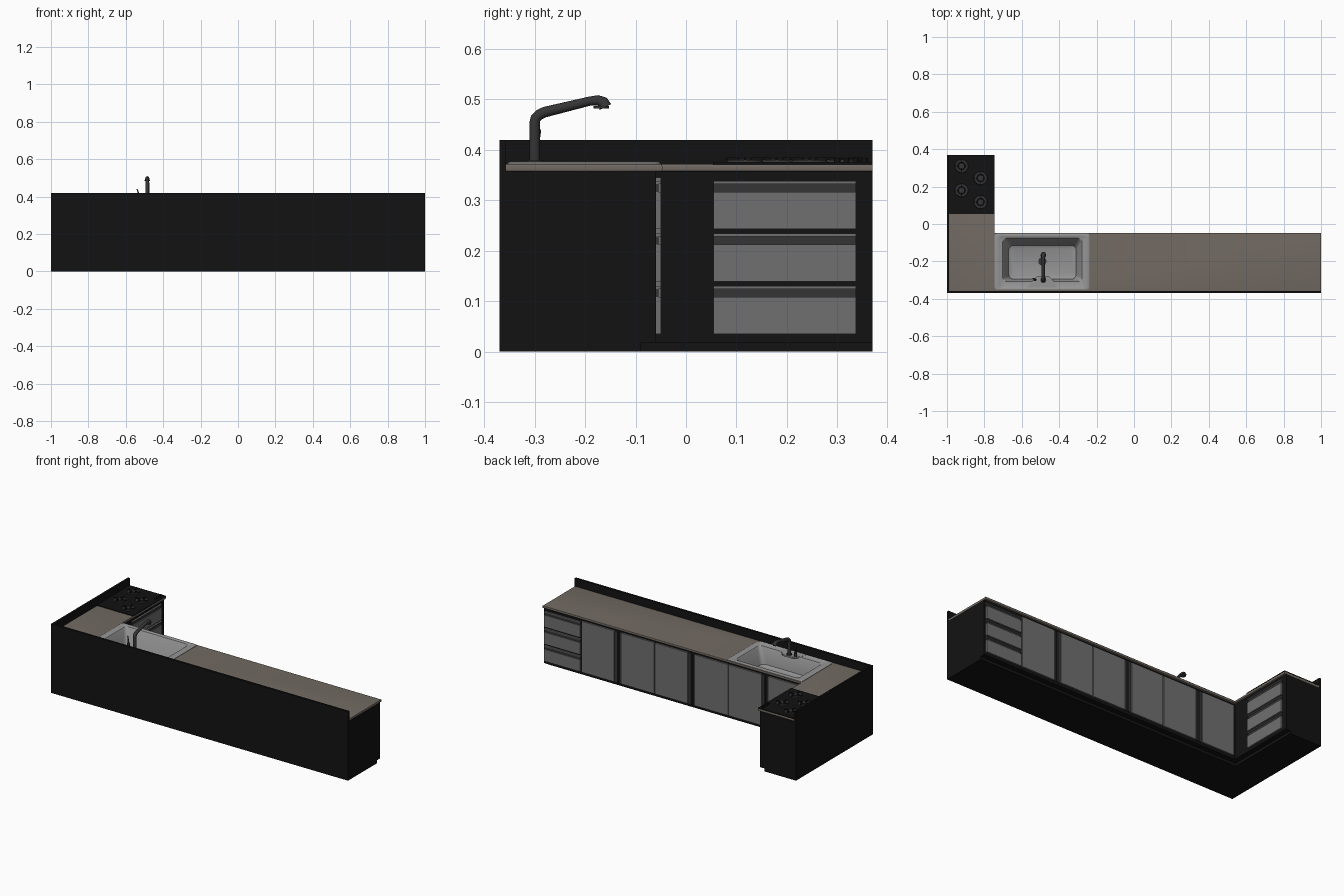
import bpy, bmesh, math
from mathutils import Vector

if "Cube" in bpy.data.objects:
    bpy.data.objects.remove(bpy.data.objects["Cube"])


def mat(name, c):
    m = bpy.data.materials.new(name)
    m.diffuse_color = (*c, 1)
    m.use_nodes = True
    m.node_tree.nodes["Principled BSDF"].inputs["Base Color"].default_value = m.diffuse_color
    return m


BLACK = mat("black_laminate", (0.006, 0.006, 0.006))
STONE = mat("brown_stone", (0.17, 0.145, 0.125))
FRONT = mat("grey_front", (0.16, 0.16, 0.16))
DARK = mat("dark_metal", (0.035, 0.035, 0.035))
STEEL = mat("sink_steel", (0.3, 0.3, 0.3))


def finish(bm, name, m, smooth=False):
    bmesh.ops.recalc_face_normals(bm, faces=bm.faces)
    me = bpy.data.meshes.new(name)
    bm.to_mesh(me)
    bm.free()
    ob = bpy.data.objects.new(name, me)
    bpy.context.collection.objects.link(ob)
    me.materials.append(m)
    if smooth:
        bpy.ops.object.select_all(action='DESELECT')
        ob.select_set(True)
        bpy.context.view_layer.objects.active = ob
        bpy.ops.object.shade_smooth_by_angle(angle=math.radians(40))
    return ob


def box(name, x0, x1, y0, y1, z0, z1, m):
    bm = bmesh.new()
    bmesh.ops.create_cube(bm, size=1)
    for v in bm.verts:
        v.co = ((x0, x1)[v.co.x > 0], (y0, y1)[v.co.y > 0], (z0, z1)[v.co.z > 0])
    return finish(bm, name, m)


def prism(name, pts, z0, z1, m, bevel=0):
    bm = bmesh.new()
    f = bm.faces.new([bm.verts.new((x, y, z0)) for x, y in pts])
    r = bmesh.ops.extrude_face_region(bm, geom=[f])
    for v in r["geom"]:
        if isinstance(v, bmesh.types.BMVert):
            v.co.z = z1
    if bevel:
        ed = [e for e in bm.edges if abs(e.verts[0].co.z - e.verts[1].co.z) < 1e-6]
        bmesh.ops.bevel(bm, geom=ed, offset=bevel, segments=3, affect='EDGES', profile=0.5)
    return finish(bm, name, m, bevel > 0)


def loft(name, rings, m, cap_start=True, cap_end=True):
    bm = bmesh.new()
    rows = [[bm.verts.new(p) for p in r] for r in rings]
    n = len(rows[0])
    for a, b in zip(rows, rows[1:]):
        for i in range(n):
            bm.faces.new((a[i], a[(i + 1) % n], b[(i + 1) % n], b[i]))
    if cap_start:
        bm.faces.new(rows[0])
    if cap_end:
        bm.faces.new(rows[-1])
    return finish(bm, name, m, True)


def round_rect(x0, x1, y0, y1, r, z):
    out = []
    for cx, cy, a0 in ((x1 - r, y1 - r, 0), (x0 + r, y1 - r, 90), (x0 + r, y0 + r, 180), (x1 - r, y0 + r, 270)):
        for k in range(6):
            a = math.radians(a0 + 18 * k)
            out.append((cx + r * math.cos(a), cy + r * math.sin(a), z))
    return out


def tube(name, path, radii, m, n=16):
    path = [Vector(p) for p in path]
    rings = []
    for i, p in enumerate(path):
        d = (path[min(i + 1, len(path) - 1)] - path[max(i - 1, 0)]).normalized()
        u = d.cross(Vector((1, 0, 0)))
        u = u.normalized() if u.length > 0.1 else Vector((0, 0, 1))
        w = d.cross(u)
        r = radii[i] if isinstance(radii, (list, tuple)) else radii
        rings.append([p + r * (u * math.cos(2 * math.pi * k / n) + w * math.sin(2 * math.pi * k / n)) for k in range(n)])
    return loft(name, rings, m)


def cylinder(name, x, y, z0, z1, r, m, n=24):
    return tube(name, [(x, y, z0), (x, y, z1)], r, m, n)


def cut(ob, cutter):
    md = ob.modifiers.new("sink_opening", 'BOOLEAN')
    md.object = cutter
    md.solver = 'EXACT'
    bpy.context.view_layer.objects.active = ob
    bpy.ops.object.modifier_apply(modifier=md.name)


# L-shaped carcass, plinth and backsplash
def ell(x0, y0, fx, fy, x1=1.0, y1=0.37):
    return [(x0, y0), (x1, y0), (x1, fy), (fx, fy), (fx, y1), (x0, y1)]


carcass = prism("carcass", ell(-1, -0.37, -0.757, -0.06), 0.018, 0.357, BLACK)
prism("plinth", ell(-1, -0.37, -0.787, -0.09), 0, 0.018, BLACK)
prism("backsplash", ell(-1, -0.37, -0.988, -0.357), 0.357, 0.42, BLACK)

# Worktop with rounded edge
worktop = prism("worktop", ell(-0.99, -0.36, -0.745, -0.047), 0.357, 0.372, STONE, 0.004)
cutter = box("sink_cutter", -0.705, -0.275, -0.315, -0.072, 0.25, 0.5, STEEL)
cut(carcass, cutter)
cut(worktop, cutter)
bpy.data.objects.remove(cutter)

# Sink: rim, raised lip, sloped walls, floor
S = (-0.745, -0.238, -0.354, -0.05)
loft("sink", [round_rect(*S, 0.014, 0.3705),
              round_rect(*S, 0.014, 0.374),
              round_rect(-0.741, -0.242, -0.35, -0.054, 0.012, 0.3765),
              round_rect(-0.722, -0.261, -0.345, -0.066, 0.014, 0.3765),
              round_rect(-0.717, -0.266, -0.342, -0.07, 0.014, 0.374),
              round_rect(-0.702, -0.278, -0.308, -0.076, 0.02, 0.374),
              round_rect(-0.697, -0.283, -0.304, -0.08, 0.022, 0.368),
              round_rect(-0.67, -0.31, -0.294, -0.115, 0.025, 0.275),
              round_rect(-0.655, -0.325, -0.284, -0.128, 0.025, 0.268)], STEEL, cap_start=False)
prism("tap_deck", [(-0.57, -0.34), (-0.41, -0.34), (-0.43, -0.305), (-0.455, -0.28), (-0.52, -0.28), (-0.545, -0.305)],
      0.366, 0.375, STEEL)
cylinder("sink_drain", -0.49, -0.2, 0.266, 0.27, 0.022, DARK)

# Tap with side lever
FX = -0.485
cylinder("tap_base", FX, -0.3, 0.373, 0.38, 0.016, DARK)
tube("tap_spout", [(FX, -0.3, 0.373), (FX, -0.3, 0.455), (FX, -0.298, 0.463), (FX, -0.291, 0.47),
                   (FX, -0.28, 0.475), (FX, -0.19, 0.497), (FX, -0.175, 0.4985), (FX, -0.165, 0.495), (FX, -0.16, 0.485)],
     [0.0105] * 5 + [0.009, 0.01, 0.0115, 0.013], DARK)
cylinder("spray_face", FX, -0.168, 0.482, 0.487, 0.015, DARK)
cylinder("lever_base", -0.53, -0.298, 0.373, 0.398, 0.008, DARK, 16)
tube("tap_lever", [(-0.528, -0.298, 0.395), (-0.533, -0.294, 0.42), (-0.54, -0.29, 0.44)], [0.005, 0.004, 0.003], DARK, 10)


# Fronts: grey panel, dark recessed grip and grey lip. Axis-swapped for each run.
def slab(name, run, a0, a1, d0, d1, z0, z1, m):
    if run == "main":
        box(name, a0, a1, -0.06 + d0, -0.06 + d1, z0, z1, m)
    else:
        box(name, -0.757 + d0, -0.757 + d1, a0, a1, z0, z1, m)


def drawers(run, a0, a1):
    for i in range(3):
        z = 0.035 + 0.104 * i
        n = f"{run}_drawer_{i + 1}"
        slab(n, run, a0, a1, -0.002, 0.010, z, z + 0.073, FRONT)
        slab(n + "_grip", run, a0, a1, -0.002, 0.005, z + 0.073, z + 0.089, DARK)
        slab(n + "_lip", run, a0, a1, -0.002, 0.010, z + 0.089, z + 0.095, FRONT)


drawers("left", 0.055, 0.337)
W = 1.735 / 7
drawers("main", 0.99 - W + 0.006, 0.99)

# Six doors in pairs, grips meeting in the middle of each pair
for i in range(6):
    hi = 0.99 - W * (i + 1)
    lo = hi - W
    s = 1 if i % 2 == 0 else -1
    edge, far = (lo, hi) if s > 0 else (hi, lo)
    n = f"door_{i + 1}"
    for part, p, q, d, m in (("_panel", edge + s * 0.025, far - s * 0.003, 0.010, FRONT),
                             ("_grip", edge + s * 0.009, edge + s * 0.025, 0.005, DARK),
                             ("_lip", edge + s * 0.003, edge + s * 0.009, 0.010, DARK)):
        slab(n + part, "main", min(p, q), max(p, q), -0.002, d, 0.035, 0.345, m)

# Hob with four burners and knobs
box("hob_plate", -0.988, -0.745, 0.054, 0.37, 0.37, 0.376, BLACK)
for i, (x, y) in enumerate(((-0.922, 0.31), (-0.82, 0.245), (-0.922, 0.18), (-0.82, 0.117))):
    n = f"burner_{i + 1}"
    bm = bmesh.new()
    ring = [[bm.verts.new((x + r * math.cos(t * math.pi / 16), y + r * math.sin(t * math.pi / 16), z))
             for t in range(32)] for r, z in ((0.036, 0.376), (0.034, 0.38), (0.022, 0.38), (0.02, 0.376))]
    for a, b in zip(ring, ring[1:]):
        for t in range(32):
            bm.faces.new((a[t], a[(t + 1) % 32], b[(t + 1) % 32], b[t]))
    finish(bm, n + "_ring", DARK, True)
    cylinder(n + "_cap", x, y, 0.376, 0.382, 0.014, DARK)
    for dx, dy in ((1, 0), (-1, 0), (0, 1), (0, -1)):
        cx, cy = x + dx * 0.025, y + dy * 0.025
        hx, hy = (0.014, 0.002) if dx else (0.002, 0.014)
        box(n + "_grate", cx - hx, cx + hx, cy - hy, cy + hy, 0.38, 0.385, BLACK)
for i in range(4):
    cylinder(f"hob_knob_{i + 1}", -0.765, 0.30 + 0.018 * i, 0.376, 0.384, 0.006, BLACK, 12)
